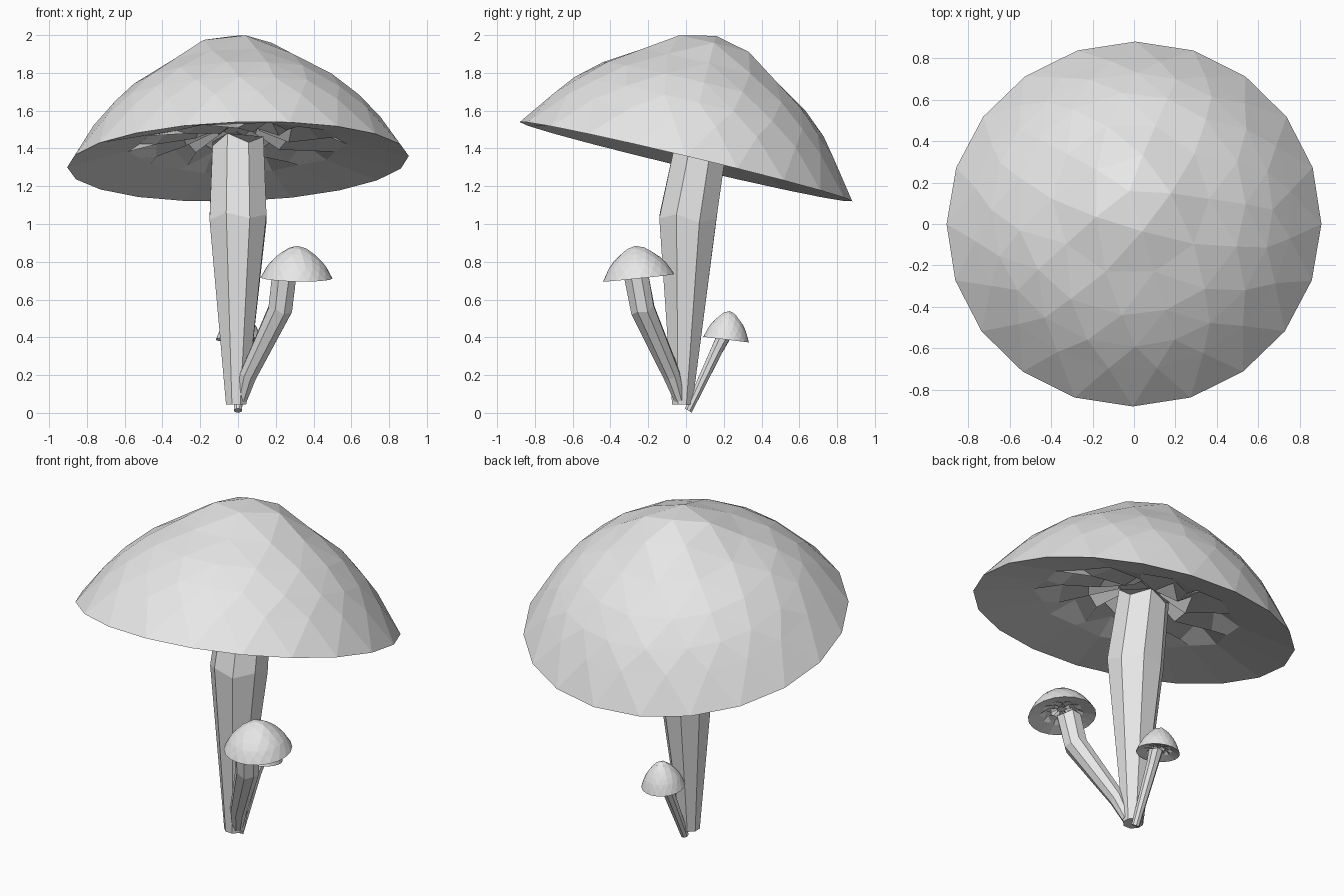
import bpy, bmesh, math
from mathutils import Matrix, Vector

if "Cube" in bpy.data.objects:
    bpy.data.objects.remove(bpy.data.objects["Cube"])

grey = bpy.data.materials.new("pale_grey")
grey.diffuse_color = (0.8, 0.8, 0.8, 1)
grey.use_nodes = True
grey.node_tree.nodes["Principled BSDF"].inputs["Base Color"].default_value = grey.diffuse_color


def finish(name, bm):
    bmesh.ops.recalc_face_normals(bm, faces=bm.faces)
    mesh = bpy.data.meshes.new(name)
    bm.to_mesh(mesh)
    bm.free()
    mesh.materials.append(grey)
    obj = bpy.data.objects.new(name, mesh)
    bpy.context.collection.objects.link(obj)
    return obj


def bridge(bm, a, b):
    n = len(a)
    for i in range(n):
        j = (i + 1) % n
        bm.faces.new((a[i], a[j], b[j], b[i]))


def rows_from_top(bm):
    """Map each vertex to its number of edge steps from the pole."""
    top = max(bm.verts, key=lambda v: v.co.z)
    row, front = {top: 0}, [top]
    while front:
        following = []
        for v in front:
            for e in v.link_edges:
                w = e.other_vert(v)
                if w not in row:
                    row[w] = row[v] + 1
                    following.append(w)
        front = following
    return row


def cap(name, center, radius, height, profile, tilt, roll=0):
    """Faceted dome with a shallow conical underside and folded gills."""
    bm = bmesh.new()
    bmesh.ops.create_icosphere(bm, subdivisions=3, radius=1)
    bmesh.ops.delete(bm, geom=[v for v in bm.verts if v.co.z < -0.01], context='VERTS')
    # reshape each row of the half ball to a ring of the dome profile
    for v, k in rows_from_top(bm).items():
        r, h = profile[k]
        a = math.atan2(v.co.y, v.co.x)
        v.co = (radius * r * math.cos(a), radius * r * math.sin(a), height * h)
    # underside: conical band, then alternating gill folds
    rim = sorted({v for e in bm.edges if e.is_boundary for v in e.verts},
                 key=lambda v: math.atan2(v.co.y, v.co.x))
    prev = rim
    for r_even, r_odd, h_even, h_odd in ((0.64, 0.60, 0.11, 0.11), (0.47, 0.50, 0.22, 0.11),
                                         (0.30, 0.34, 0.14, 0.24), (0.13, 0.13, 0.24, 0.28)):
        ring = []
        for i, v in enumerate(rim):
            a = math.atan2(v.co.y, v.co.x)
            r, h = (r_odd, h_odd) if i % 2 else (r_even, h_even)
            ring.append(bm.verts.new((radius * r * math.cos(a), radius * r * math.sin(a),
                                      height * h)))
        bridge(bm, prev, ring)
        prev = ring
    bm.faces.new(prev)
    obj = finish(name, bm)
    obj.matrix_world = (Matrix.Translation(center)
                        @ Matrix.Rotation(math.radians(roll), 4, 'Y')
                        @ Matrix.Rotation(math.radians(tilt), 4, 'X'))
    return obj


def stem(name, stations, sides=8):
    """Bent tapered tube; stations are (x, y, z, radius, x tilt, y tilt, zigzag)."""
    bm = bmesh.new()
    rings = []
    for x, y, z, r, tx, ty, zig in stations:
        rot = Matrix.Rotation(math.radians(ty), 3, 'Y') @ Matrix.Rotation(math.radians(tx), 3, 'X')
        ring = []
        for i in range(sides):
            a = math.tau * (i + 0.5) / sides
            p = Vector((r * math.cos(a), r * math.sin(a), zig if i % 2 else -zig))
            ring.append(bm.verts.new(Vector((x, y, z)) + rot @ p))
        rings.append(ring)
    for a, b in zip(rings, rings[1:]):
        bridge(bm, a, b)
    bm.faces.new(rings[0])
    bm.faces.new(rings[-1])
    return finish(name, bm)


# dome rings from the top down: (radius share, height share)
wide = [(0, 1), (0.22, 0.935), (0.42, 0.765), (0.61, 0.602),
        (0.75, 0.435), (0.85, 0.28), (1, 0)]
pointed = [(0, 1), (0.25, 0.93), (0.47, 0.76), (0.66, 0.57),
           (0.80, 0.39), (0.89, 0.23), (1, 0)]

# large mushroom
cap("large_cap", (0, 0, 1.33), 0.905, 0.685, wide, -13.4, -1.9)
stem("large_stem", [(-0.01, -0.02, 0.045, 0.058, 0, 0, 0),
                    (0, 0.01, 1.03, 0.163, -6, 0, 0.015),
                    (0, 0.08, 1.425, 0.146, -13.4, 0, 0.025)])

# medium mushroom, leaning right and forward
cap("medium_cap", (0.31, -0.25, 0.715), 0.19, 0.17, pointed, 6, 1)
stem("medium_stem", [(0.02, -0.035, 0.07, 0.03, 15, 15, 0),
                     (0.055, -0.075, 0.2, 0.048, 22, 22, 0),
                     (0.225, -0.23, 0.55, 0.068, 15, 15, 0.008),
                     (0.245, -0.265, 0.735, 0.07, 8, 4, 0.008)])

# small mushroom, leaning back
cap("small_cap", (0.005, 0.212, 0.388), 0.122, 0.152, pointed, -7)
stem("small_stem", [(0, 0.012, 0.0125, 0.023, -30, 0, 0),
                    (0.005, 0.162, 0.33, 0.034, -22, 0, 0.004),
                    (0.01, 0.2, 0.405, 0.04, -10, 0, 0.004)])
